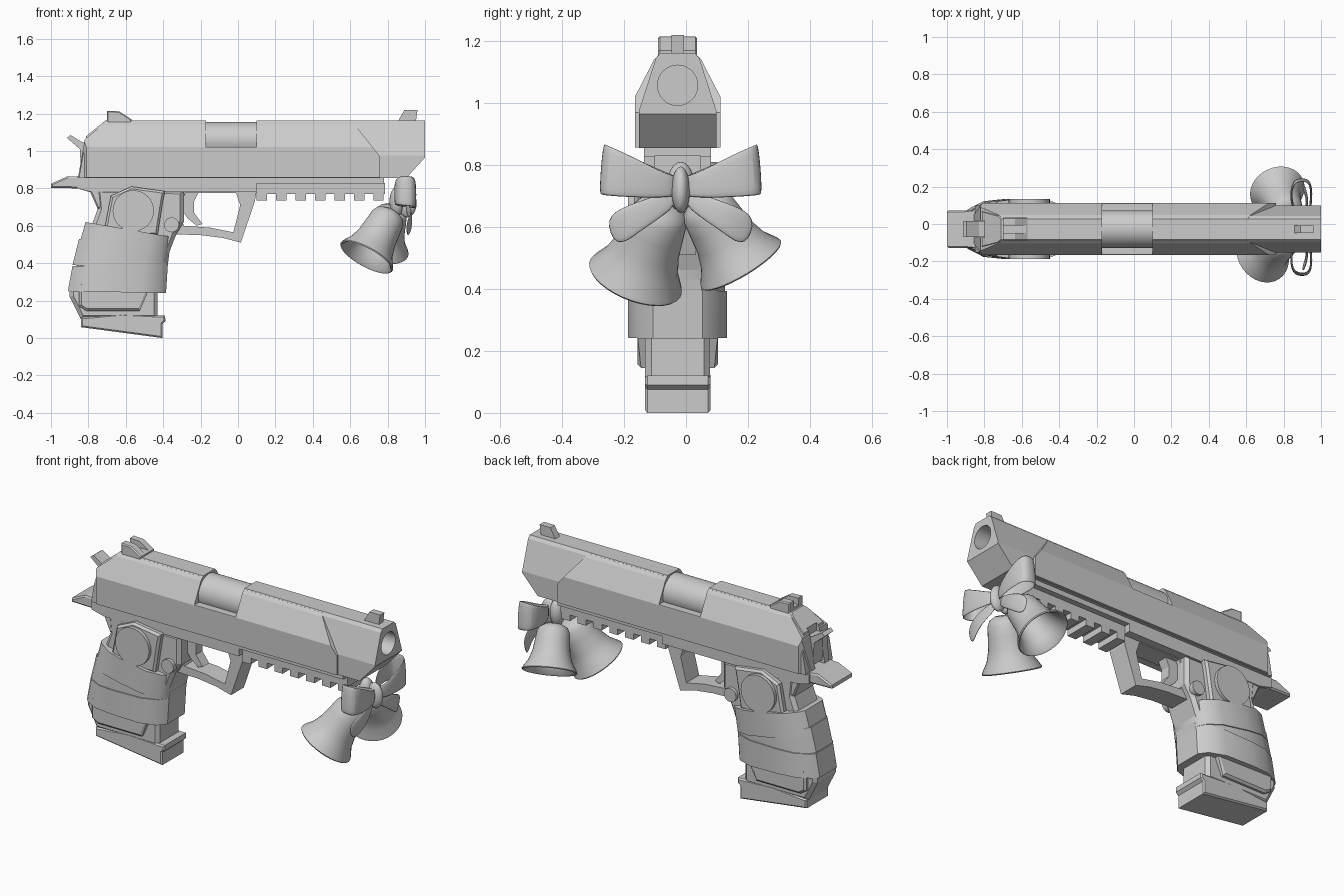
import bpy, bmesh, math
from mathutils import Vector

if "Cube" in bpy.data.objects:
    bpy.data.objects.remove(bpy.data.objects["Cube"])

YC = -0.027  # centre plane of the body


def finish(name, bm, smooth=None):
    bmesh.ops.recalc_face_normals(bm, faces=bm.faces)
    me = bpy.data.meshes.new(name)
    bm.to_mesh(me)
    bm.free()
    ob = bpy.data.objects.new(name, me)
    bpy.context.collection.objects.link(ob)
    bpy.ops.object.select_all(action='DESELECT')
    bpy.context.view_layer.objects.active = ob
    ob.select_set(True)
    if smooth:
        bpy.ops.object.shade_smooth_by_angle(angle=math.radians(smooth))
    return ob


def prism(name, pts, y0, y1, chamfer=0.0):
    """Side profile (x, z) extruded across y, optional chamfered rim."""
    bm = bmesh.new()
    f = bm.faces.new([bm.verts.new((x, y0, z)) for x, z in pts])
    ext = bmesh.ops.extrude_face_region(bm, geom=[f])['geom']
    for v in ext:
        if isinstance(v, bmesh.types.BMVert):
            v.co.y = y1
    if chamfer:
        rim = [e for e in bm.edges if abs(e.verts[0].co.y - e.verts[1].co.y) < 1e-5]
        bmesh.ops.bevel(bm, geom=rim, offset=chamfer, segments=1, affect='EDGES')
    return finish(name, bm)


def centred(name, pts, half, chamfer=0.0):
    return prism(name, pts, YC - half, YC + half, chamfer)


def cylinder(name, p, axis, r, depth, n=32):
    bm = bmesh.new()
    bmesh.ops.create_cone(bm, cap_ends=True, segments=n, radius1=r, radius2=r, depth=depth)
    ob = finish(name, bm, 30)
    ob.rotation_euler = Vector(axis).to_track_quat('Z', 'Y').to_euler()
    ob.location = p
    return ob


def cut(ob, cutter):
    bpy.context.view_layer.update()
    bpy.context.view_layer.objects.active = ob
    m = ob.modifiers.new('cut', 'BOOLEAN')
    m.operation, m.object, m.solver = 'DIFFERENCE', cutter, 'EXACT'
    bpy.ops.object.modifier_apply(modifier=m.name)
    bpy.data.objects.remove(cutter)


def bar(name, x0, x1, section, planes):
    """Half section (y, z) mirrored, run along x, then trimmed by planes."""
    bm = bmesh.new()
    ring = section + [(-y, z) for y, z in reversed(section)]
    a, b = [[bm.verts.new((x, YC + y, z)) for y, z in ring] for x in (x0, x1)]
    bm.faces.new(a)
    bm.faces.new(b)
    for i in range(len(ring)):
        j = (i + 1) % len(ring)
        bm.faces.new((a[i], a[j], b[j], b[i]))
    for co, no in planes:
        bmesh.ops.bisect_plane(bm, geom=bm.verts[:] + bm.edges[:] + bm.faces[:],
                               plane_co=co, plane_no=no, clear_outer=True)
        bmesh.ops.holes_fill(bm, edges=[e for e in bm.edges if e.is_boundary])
    return finish(name, bm)


# slide with slanted rear, angled muzzle chin, ejection port and bore
slide = bar('slide', -0.86, 1.0,
            [(0.125, 0.855), (0.125, 0.975), (0.07, 1.145), (0.055, 1.162)],
            [((1.0, 0, 0.965), (0.11, 0, -0.1)),
             ((-0.85, 0, 0.86), (-0.2, 0, 0.035)),
             ((-0.81, 0, 1.08), (-0.07, 0, 0.085))])
rear = [((-0.855, 0, 0.86), (-0.2, 0, 0.035)), ((-0.81, 0, 1.07), (-0.07, 0, 0.085)),
        ((-0.85, YC + 0.085, 0.9), (-0.8, 0.6, 0)), ((-0.85, YC - 0.085, 0.9), (-0.8, -0.6, 0))]
sides = bar('slide_side_panels', -0.86, 0.76,
            [(0.138, 0.857), (0.138, 1.02), (0.076, 1.14), (0.06, 1.157)],
            rear + [((0.76, 0, 0.97), (0.05, 0, 0.04))])
port = [(-0.17, 1.022), (0.10, 1.022), (0.10, 1.3), (-0.17, 1.3)]
slot = [(-1.0, 0.80), (-0.80, 0.80), (-0.80, 1.3), (-1.0, 1.3)]
for ob in (slide, sides):
    cut(ob, centred('port_cutter', port, 0.3))
    cut(ob, centred('hammer_slot_cutter', slot, 0.045))
cut(slide, cylinder('bore_cutter', (1.0, YC, 1.057), (1, 0, 0), 0.065, 0.2))
cylinder('barrel', (-0.035, YC, 1.055), (1, 0, 0), 0.1, 0.29)

# sights and hammer
sight = centred('rear_sight', [(-0.70, 1.14), (-0.70, 1.215), (-0.635, 1.212),
                               (-0.57, 1.17), (-0.57, 1.14)], 0.063, 0.006)
cut(sight, centred('sight_notch', [(-0.8, 1.175), (-0.5, 1.175), (-0.5, 1.3), (-0.8, 1.3)], 0.02))
centred('front_sight', [(0.85, 1.15), (0.89, 1.22), (0.96, 1.22), (0.95, 1.15)], 0.02)
centred('hammer', [(-0.915, 1.07), (-0.895, 1.085), (-0.83, 1.045), (-0.79, 1.04),
                   (-0.79, 0.87), (-0.84, 0.88), (-0.845, 1.01)], 0.042)

# frame, tail and trigger group
centred('frame', [(-0.86, 0.86), (0.78, 0.86), (0.78, 0.825), (0.1, 0.825), (0.1, 0.78),
                  (-0.78, 0.78), (-0.86, 0.80)], 0.108)
centred('frame_tail', [(-1.0, 0.803), (-1.0, 0.825), (-0.91, 0.865), (-0.84, 0.862),
                       (-0.70, 0.86), (-0.70, 0.70), (-0.75, 0.69), (-0.79, 0.78),
                       (-0.86, 0.80)], 0.1, 0.008)
guard = centred('trigger_guard', [(-0.36, 0.79), (0.10, 0.79), (0.09, 0.73), (0.015, 0.51),
                                  (-0.08, 0.535), (-0.2, 0.55), (-0.36, 0.555)], 0.06)
cut(guard, centred('guard_hole', [(-0.28, 0.775), (-0.01, 0.775), (0.012, 0.71), (-0.025, 0.565),
                                  (-0.15, 0.59), (-0.29, 0.60), (-0.32, 0.69)], 0.2))
centred('trigger', [(-0.31, 0.78), (-0.21, 0.78), (-0.235, 0.73), (-0.235, 0.67),
                    (-0.19, 0.61), (-0.22, 0.60), (-0.27, 0.64), (-0.31, 0.70)], 0.03)

# accessory rail with repeated teeth
centred('rail', [(0.1, 0.83), (0.785, 0.83), (0.785, 0.77), (0.1, 0.77)], 0.075)
for i in range(7):
    x = 0.1 + i * 0.104
    centred('rail_tooth', [(x, 0.79), (x + 0.055, 0.79), (x + 0.055, 0.735), (x, 0.735)], 0.075)

# grip core and magazine base
centred('grip', [(-0.76, 0.80), (-0.75, 0.69), (-0.90, 0.28), (-0.90, 0.22), (-0.84, 0.10),
                 (-0.43, 0.10), (-0.43, 0.25), (-0.39, 0.40), (-0.33, 0.555), (-0.29, 0.62),
                 (-0.29, 0.79)], 0.105, 0.02)
centred('magazine_base', [(-0.84, 0.058), (-0.84, 0.11), (-0.62, 0.13), (-0.43, 0.12),
                          (-0.39, 0.12), (-0.388, 0.09), (-0.405, 0.075), (-0.405, 0.0)], 0.106, 0.008)

# grip panels, discs and pins on both sides
for s in (-1, 1):
    def side(name, pts, d, ch):
        prism(name, pts, YC + s * 0.09, YC + s * d, ch)
    side('upper_panel', [(-0.72, 0.55), (-0.68, 0.76), (-0.57, 0.81), (-0.39, 0.785),
                         (-0.40, 0.74), (-0.43, 0.55)], 0.14, 0.012)
    side('lower_panel', [(-0.85, 0.3), (-0.85, 0.17), (-0.81, 0.145), (-0.525, 0.145),
                         (-0.48, 0.25), (-0.46, 0.3)], 0.13, 0.012)
    cylinder('grip_disc', (-0.56, YC + s * 0.145, 0.68), (0, s, 0), 0.11, 0.03)
    cylinder('frame_pin', (-0.355, YC + s * 0.1, 0.605), (0, s, 0), 0.04, 0.05, 16)


# cloth wraps around the grip
def wrap(name, bl, br, tr, tl, half):
    side = [(0, .5), (.04, .66), (.2, .93), (.4, 1), (.75, 1), (.93, .8), (1, .5)]
    ring = side + [(u, -v) for u, v in reversed(side)]
    bm = bmesh.new()
    loops = []
    for l, r in ((bl, br), (tl, tr)):
        loops.append([bm.verts.new((l[0] + (r[0] - l[0]) * u, YC + v * half,
                                    l[1] + (r[1] - l[1]) * u)) for u, v in ring])
    a, b = loops
    bm.faces.new(a)
    bm.faces.new(b)
    for i in range(len(ring)):
        j = (i + 1) % len(ring)
        bm.faces.new((a[i], a[j], b[j], b[i]))
    finish(name, bm, 35)


wrap('wrap_lower', (-0.91, 0.25), (-0.385, 0.24), (-0.375, 0.395), (-0.885, 0.385), 0.16)
wrap('wrap_middle', (-0.885, 0.39), (-0.38, 0.36), (-0.37, 0.43), (-0.85, 0.53), 0.153)
wrap('wrap_upper', (-0.855, 0.48), (-0.375, 0.40), (-0.355, 0.54), (-0.815, 0.62), 0.16)


# bells: lathed profile aimed from crown to mouth
def bell(name, top, mouth, r):
    prof = [(0, 0), (.3, .0), (.5, .06), (.59, .16), (.63, .35), (.68, .58), (.79, .78),
            (.97, .94), (1, .98), (.97, 1.0), (.9, .98), (.72, .75), (.58, .5), (.5, .2), (0, .12)]
    top, mouth = Vector(top), Vector(mouth)
    length = (mouth - top).length
    bm = bmesh.new()
    vs = [bm.verts.new((p * r, 0, t * length)) for p, t in prof]
    es = [bm.edges.new(e) for e in zip(vs, vs[1:])]
    bmesh.ops.spin(bm, geom=vs + es, cent=(0, 0, 0), axis=(0, 0, 1),
                   angle=math.tau, steps=32, use_merge=False)
    bmesh.ops.remove_doubles(bm, verts=bm.verts, dist=1e-4)
    ob = finish(name, bm, 60)
    ob.rotation_euler = (mouth - top).to_track_quat('Z', 'Y').to_euler()
    ob.location = top


bell('bell_near', (0.82, -0.07, 0.675), (0.685, -0.165, 0.43), 0.158)
bell('bell_far', (0.825, 0.05, 0.69), (0.765, 0.18, 0.475), 0.15)


# ribbon: pairs of edge points (x, y, z_low, z_high, y offset of low edge)
def ribbon(name, s, pts, closed=False):
    bm = bmesh.new()
    rows = [(bm.verts.new((x, YC + 0.01 + s * (y + d), lo)),
             bm.verts.new((x, YC + 0.01 + s * y, hi))) for x, y, lo, hi, d in pts]
    for a, b in zip(rows, rows[1:] + rows[:1] if closed else rows[1:]):
        bm.faces.new((a[0], b[0], b[1], a[1]))
    ob = finish(name, bm, 60)
    m = ob.modifiers.new('thickness', 'SOLIDIFY')
    m.thickness, m.offset = 0.014, 0
    m = ob.modifiers.new('smooth', 'SUBSURF')
    m.levels = m.render_levels = 2


for s in (-1, 1):
    ribbon('bow_loop', s, [(0.91, 0.0, 0.70, 0.76, 0), (0.935, 0.06, 0.69, 0.78, 0),
                           (0.95, 0.15, 0.69, 0.83, 0.01), (0.945, 0.235, 0.695, 0.87, 0.02),
                           (0.90, 0.25, 0.70, 0.875, 0.01), (0.85, 0.235, 0.705, 0.87, 0.02),
                           (0.835, 0.16, 0.71, 0.83, 0.01), (0.86, 0.07, 0.70, 0.79, 0)], True)
    ribbon('bow_tail', s, [(0.90, 0.02, 0.67, 0.73, -0.01), (0.92, 0.09, 0.63, 0.70, -0.03),
                           (0.93, 0.17, 0.575, 0.675, -0.03), (0.90, 0.255, 0.52, 0.635, -0.045)])

# bow knot and hanger behind it
for name, p, sc in (('bow_knot', (0.905, YC + 0.01, 0.72), (0.05, 0.03, 0.075)),
                    ('bow_hanger', (0.85, YC + 0.01, 0.73), (0.04, 0.045, 0.08))):
    bm = bmesh.new()
    bmesh.ops.create_uvsphere(bm, u_segments=20, v_segments=12, radius=1)
    knot = finish(name, bm, 60)
    knot.location, knot.scale = p, sc
